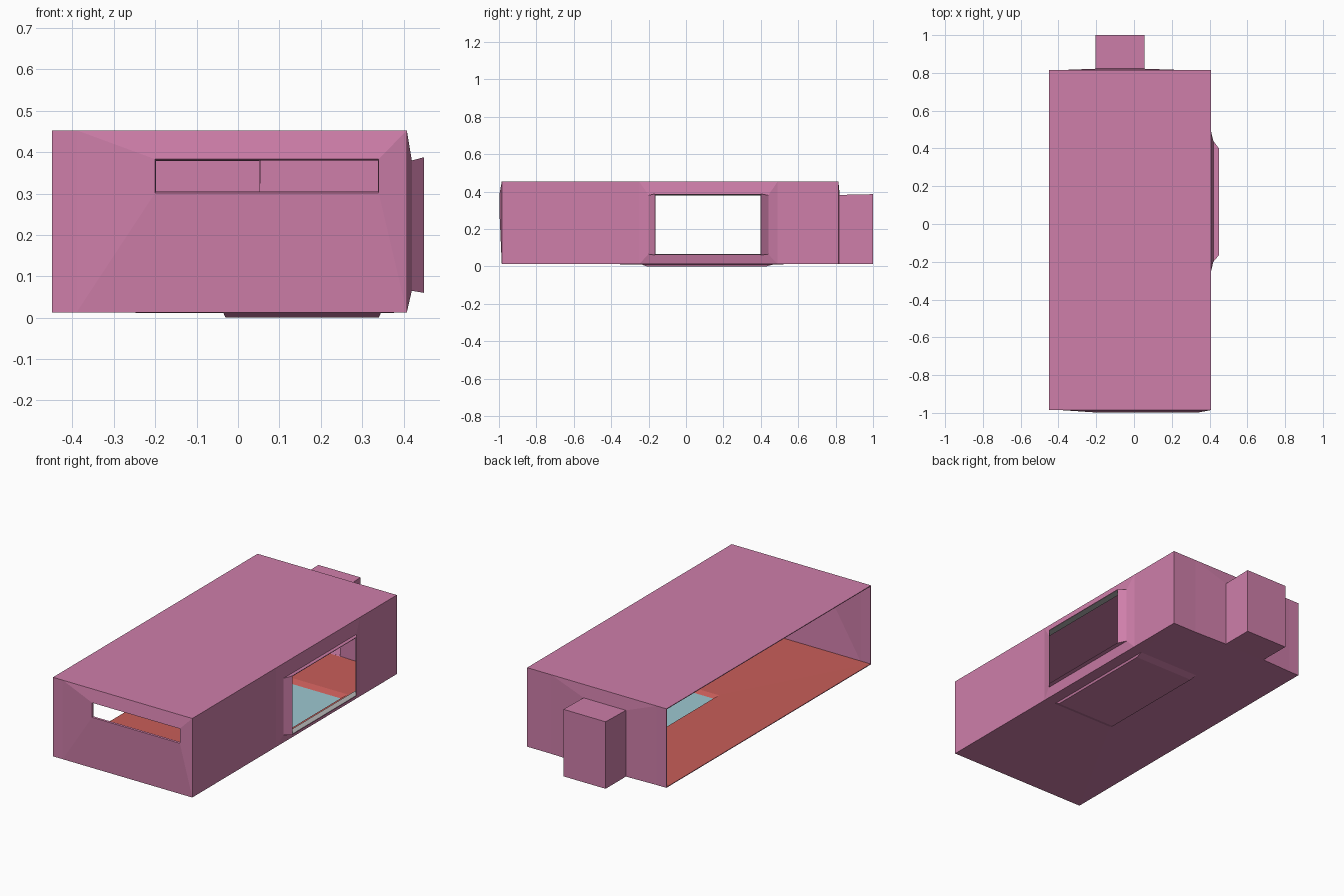
import bpy, bmesh
from mathutils import Vector

if "Cube" in bpy.data.objects:
    bpy.data.objects.remove(bpy.data.objects["Cube"])


def material(name, rgb):
    m = bpy.data.materials.new(name)
    m.diffuse_color = (*rgb, 1)
    m.use_nodes = True
    m.node_tree.nodes["Principled BSDF"].inputs["Base Color"].default_value = m.diffuse_color
    return m


PINK = material("pink", (0.62, 0.21, 0.40))
RED = material("floor_red", (0.58, 0.11, 0.10))
CYAN = material("glass_blue", (0.34, 0.58, 0.64))
GREY = material("lining_grey", (0.45, 0.45, 0.45))

# Room shell bounds
X0, X1, Y0, Y1, Z0, Z1 = -0.45, 0.408, -0.985, 0.815, 0.013, 0.453


def panel(name, place, outward, loops, cap=False, inner=PINK):
    """Bridge nested rectangles (u0, u1, v0, v1, depth) into a thin panel."""
    bm = bmesh.new()
    rings = [[bm.verts.new(place(u, v, d))
              for u, v in ((u0, v0), (u1, v0), (u1, v1), (u0, v1))]
             for u0, u1, v0, v1, d in loops]
    for a, b in zip(rings, rings[1:]):
        for i in range(4):
            j = (i + 1) % 4
            bm.faces.new((a[i], a[j], b[j], b[i]))
    if cap:
        bm.faces.new(rings[-1])
    # Strips with no width occur where a rectangle spans the full wall
    flat = [f for f in bm.faces if f.calc_area() < 1e-7]
    bmesh.ops.delete(bm, geom=flat, context='FACES_ONLY')
    bmesh.ops.remove_doubles(bm, verts=bm.verts, dist=1e-5)
    # The map from (u, v) to space may mirror; make faces look outward
    o = Vector(place(0, 0, 0))
    n = (Vector(place(1, 0, 0)) - o).cross(Vector(place(0, 1, 0)) - o)
    if n.dot(Vector(outward)) < 0:
        bmesh.ops.reverse_faces(bm, faces=bm.faces)
    me = bpy.data.meshes.new(name)
    bm.to_mesh(me)
    bm.free()
    ob = bpy.data.objects.new(name, me)
    bpy.context.collection.objects.link(ob)
    me.materials.append(PINK)
    me.materials.append(inner)
    s = ob.modifiers.new("thickness", 'SOLIDIFY')
    s.thickness, s.offset, s.material_offset = 0.004, -1, 1
    return ob


def on_x(u, v, d):
    return (d, u, v)


def on_y(u, v, d):
    return (u, d, v)


def on_z(u, v, d):
    return (u, v, d)


# Roof
panel("roof", on_z, (0, 0, 1), [(X0, X1, Y0, Y1, Z1)], cap=True)

# Floor with a shallow recess holding a blue pane
recess = (-0.03, 0.34, -0.21, 0.43, 0.0)
panel("floor", on_z, (0, 0, -1),
      [(X0, X1, Y0, Y1, Z0), (-0.035, 0.345, -0.24, 0.47, Z0 - 0.002), recess], inner=RED)
panel("floor_pane", on_z, (0, 0, -1), [recess], cap=True, inner=CYAN)

# Front wall with a long slot
panel("front_wall", on_y, (0, -1, 0),
      [(X0, X1, Z0, Z1, Y0), (-0.39, X1, Z0, Z1, Y0),
       (-0.2, 0.34, 0.302, 0.383, -0.998), (-0.198, 0.338, 0.305, 0.38, -0.99)])

# Right wall and its flared window frame
throat = (-0.2, 0.44, 0.065, 0.38, 0.42)
panel("right_wall", on_x, (1, 0, 0),
      [(Y0, Y1, Z0, Z1, X1), (-0.25, 0.49, Z0, Z1, X1), throat])
panel("window_frame", on_x, (1, 0, 0),
      [throat, (-0.165, 0.40, 0.06, 0.388, 0.45)], inner=GREY)

# Back wall and the projecting alcove
mouth = (-0.205, 0.055, Z0, 0.382, 0.822)
panel("back_wall", on_y, (0, 1, 0),
      [(X0, X1, Z0, Z1, Y1), (-0.39, 0.26, Z0, Z1, Y1), mouth])
panel("alcove", on_y, (0, 1, 0),
      [mouth, (-0.205, 0.055, Z0, 0.386, 1.0)], cap=True)
